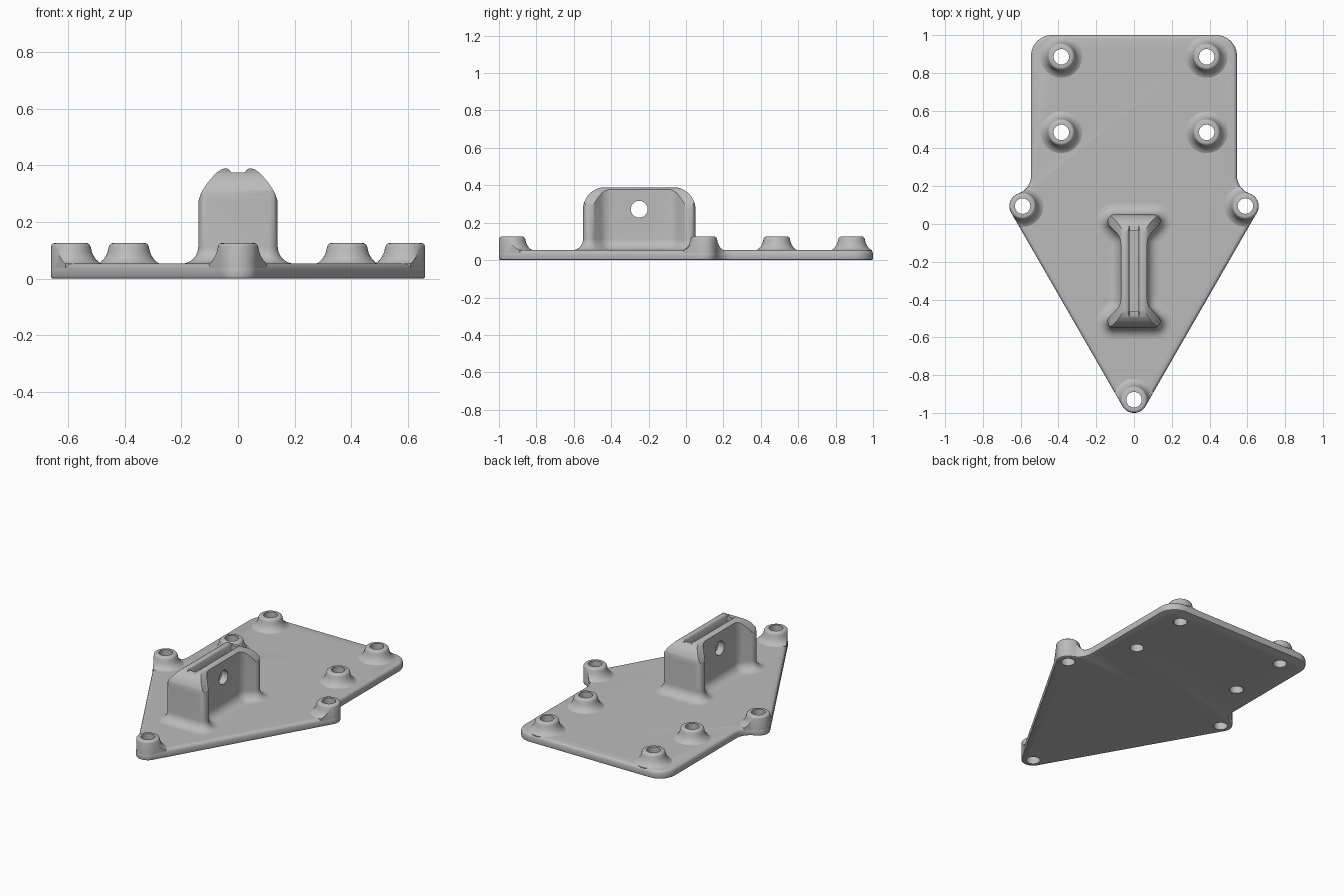
import bpy, bmesh
from math import sin, cos, pi, radians
from mathutils import Vector

cube = bpy.data.objects.get("Cube")
if cube:
    bpy.data.objects.remove(cube, do_unlink=True)

grey = bpy.data.materials.new("mid grey")
grey.use_nodes = True
COLOR = (0.5, 0.5, 0.5, 1)
grey.diffuse_color = COLOR
grey.node_tree.nodes["Principled BSDF"].inputs["Base Color"].default_value = COLOR


def arc(cx, cy, r, a, b, n=12):
    angles = [radians(a + (b - a) * i / n) for i in range(n + 1)]
    return [(cx + r * cos(t), cy + r * sin(t)) for t in angles]


def circle(cx, cy, r, n=48):
    return arc(cx, cy, r, 0, 360, n)[:-1]


def mirrored(half, axis=0):
    """Close a half outline by reflecting it, skipping points on the mirror line."""
    other = [(-x, y) if axis == 0 else (x, -y) for x, y in reversed(half)]
    return half + [p for p in other if abs(p[axis]) > 1e-5]


def offset(pts, d):
    """Move a counterclockwise outline outward by d."""
    out = []
    for i, p in enumerate(pts):
        a, p, b = Vector(pts[i - 1]), Vector(p), Vector(pts[(i + 1) % len(pts)])
        u, v = (p - a).normalized(), (b - p).normalized()
        n1, n2 = Vector((u.y, -u.x)), Vector((v.y, -v.x))
        out.append(tuple(p + (n1 + n2) * d / (1 + n1.dot(n2))))
    return out


def loft(bm, rings):
    """Skin a stack of equal rings and cap both ends."""
    rows = [[bm.verts.new(p) for p in ring] for ring in rings]
    for lo, hi in zip(rows, rows[1:]):
        for i in range(len(lo)):
            j = (i + 1) % len(lo)
            bm.faces.new((lo[i], lo[j], hi[j], hi[i]))
    bm.faces.new(rows[0][::-1])
    bm.faces.new(rows[-1])


def make(name, stacks):
    bm = bmesh.new()
    for rings in stacks:
        loft(bm, rings)
    bmesh.ops.recalc_face_normals(bm, faces=bm.faces)
    mesh = bpy.data.meshes.new(name)
    bm.to_mesh(mesh)
    bm.free()
    mesh.materials.append(grey)
    obj = bpy.data.objects.new(name, mesh)
    bpy.context.collection.objects.link(obj)
    return obj


def layers(outline, steps, y=0):
    """Horizontal rings from (offset, height) steps."""
    return [[(px, py + y, z) for px, py in offset(outline, d)] for d, z in steps]


def along(pts, axis, lo, hi, y=0):
    """Two rings extruding a vertical profile along x or y."""
    if axis == 'X':
        return [[(t, u + y, z) for u, z in pts] for t in (lo, hi)]
    return [[(u, t + y, z) for u, z in pts] for t in (lo, hi)]


def boolean(obj, cutter, operation):
    mod = obj.modifiers.new("cut", 'BOOLEAN')
    mod.object, mod.operation, mod.solver = cutter, operation, 'EXACT'
    cutter.hide_render = True
    with bpy.context.temp_override(object=obj, active_object=obj, selected_objects=[obj]):
        bpy.ops.object.modifier_apply(modifier=mod.name)


# Plate outline: front tip, side ears, concave blends, back corners
half = (arc(0, -0.93, 0.07, -90, -30) + arc(0.59, 0.095, 0.07, -30, 71)
        + arc(0.645, 0.256, 0.1, 251, 180) + arc(0.435, 0.89, 0.11, 0, 90))
outline = mirrored(half)
plate = make("base_plate", [layers(outline, [
    (-0.008, 0), (-0.002, 0.003), (0, 0.009), (0, 0.036), (-0.004, 0.046),
    (-0.01, 0.051), (-0.018, 0.053)])])

# Flared screw bosses, trimmed to the plate edge
spots = [(0, -0.93)] + [(s * x, y) for s in (-1, 1)
                        for x, y in ((0.59, 0.095), (0.385, 0.485), (0.385, 0.885))]
flare = [(0.11, 0.012), (0.11, 0.053), (0.1, 0.058), (0.09, 0.067), (0.081, 0.08),
         (0.075, 0.094), (0.071, 0.111), (0.068, 0.119), (0.063, 0.124), (0.056, 0.126)]
bosses = make("screw_bosses", [[[(px, py, z) for px, py in circle(x, y, r)]
                                for r, z in flare] for x, y in spots])
trim = make("edge_trim", [layers(outline, [(-0.0008, -0.1), (-0.0008, 0.3)])])
boolean(bosses, trim, 'INTERSECT')

# Screw holes
drills = make("screw_drills", [[[(px, py, z) for px, py in circle(x, y, 0.041)]
                                for z in (-0.1, 0.3)] for x, y in spots])
boolean(plate, drills, 'DIFFERENCE')
boolean(bosses, drills, 'DIFFERENCE')

# Bracket: waisted plan with a fillet at the foot
MID = -0.25
quarter = arc(0.15, 0.147, 0.08, 180, 135, 8) + arc(0.105, 0.265, 0.035, -45, 90)
plan = mirrored(mirrored(quarter), axis=1)
if sum(a[0] * b[1] - b[0] * a[1] for a, b in zip(plan, plan[1:] + plan[:1])) < 0:
    plan.reverse()
foot = [(0.06 * (1 - cos(t)), 0.053 + 0.06 * (1 - sin(t)))
        for t in [pi / 2 + pi / 2 * i / 8 for i in range(8, -1, -1)]]
foot = [(0.06, 0.03)] + [(0.06 * (1 - sin(i * pi / 16)), 0.053 + 0.06 * (1 - cos(i * pi / 16)))
                         for i in range(9)]
bracket = make("bracket", [layers(plan, foot + [(0, 0.45)], MID)])

# Round the bracket ends, seen from the side
side = mirrored([(0.5, 0), (0.5, 0.2), (0.301, 0.2)] + arc(0.181, 0.27, 0.12, 0, 90))
side_trim = make("bracket_side_trim", [along(side, 'X', -0.5, 0.5, MID)])
boolean(bracket, side_trim, 'INTERSECT')

# Arched crown with rolled lips and a shallow groove, seen from the front
crown = mirrored([(0.5, 0), (0.5, 0.2), (0.141, 0.2), (0.141, 0.262), (0.138, 0.28),
                  (0.131, 0.3), (0.12, 0.32), (0.105, 0.341), (0.088, 0.361),
                  (0.074, 0.375), (0.06, 0.385), (0.048, 0.389), (0.037, 0.388),
                  (0.029, 0.383), (0.025, 0.374)])
crown_trim = make("bracket_crown_trim", [along(crown, 'Y', -0.6, 0.6, MID)])
boolean(bracket, crown_trim, 'INTERSECT')

# Slot between the cheeks and the cross pin hole
slot_plan = [(-0.025, -0.21), (0.025, -0.21), (0.025, 0.215), (-0.025, 0.215)]
slot = make("slot_cutter", [[[(x, y + MID, z) for x, y in slot_plan] for z in (0.056, 0.6)]])
boolean(bracket, slot, 'DIFFERENCE')
pin = make("pin_drill", [along(circle(0, 0.272, 0.045), 'X', -0.4, 0.4, MID)])
boolean(bracket, pin, 'DIFFERENCE')

# Remove the cutters and smooth the parts
for cutter in (trim, drills, side_trim, crown_trim, slot, pin):
    bpy.data.objects.remove(cutter, do_unlink=True)
bpy.ops.object.select_all(action='DESELECT')
for part in (plate, bosses, bracket):
    part.select_set(True)
    bpy.context.view_layer.objects.active = part
bpy.ops.object.shade_smooth_by_angle(angle=radians(35))
